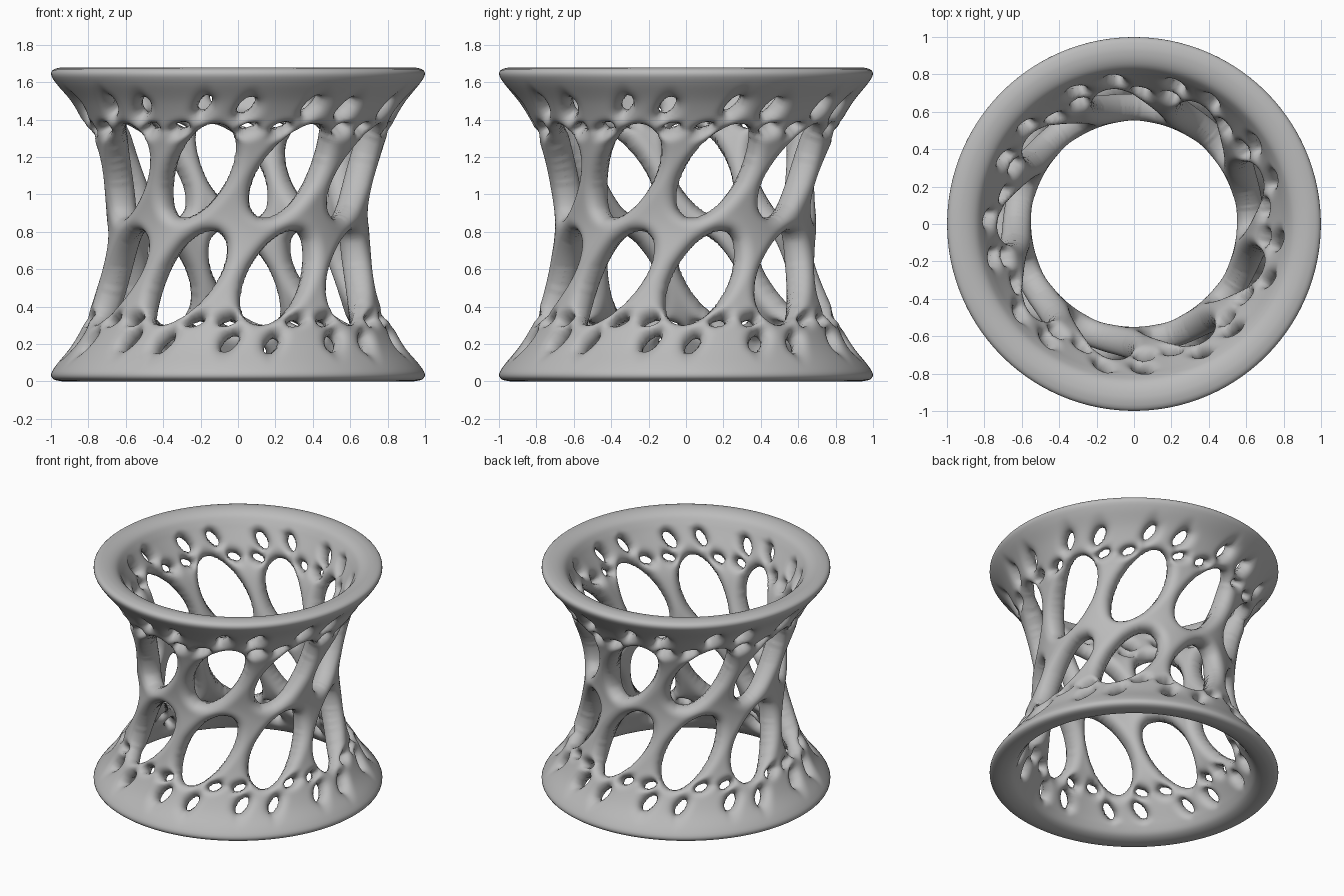
import bpy, bmesh, math
from mathutils import Vector

cube = bpy.data.objects.get("Cube")
if cube:
    bpy.data.objects.remove(cube, do_unlink=True)

PERIODS, COLS = 9, 40          # repeats round the ring, grid columns in each
HEIGHT = 1.68
MID = HEIGHT / 2
STEP = 2 * math.pi / PERIODS

# Half profile from waist to rim: outer radius, outer height, inner radius, inner height
HALF = [(.70, 0, .55, 0), (.724, .2, .566, .21), (.772, .4, .63, .45),
        (.822, .53, .716, .60), (.89, .65, .78, .712), (.97, .75, .812, .77),
        (1.0, .80, .842, .812), (.985, .83, .888, .834), (.935, .84, .935, .84)]

# Holes of the lower half: angle in degrees, height, half width, half height, lean, rounding
LOWER = [(17, .548, .158, .252, .44, .07),
         (-3, .20, .034, .046, .6, .065), (12.5, .19, .028, .042, .6, .065),
         (-17, .306, .035, .021, 1.0, .055), (-4, .308, .033, .02, 1.0, .055)]
HOLES = []
for deg, z, w, h, lean, soft in LOWER:
    HOLES.append((math.radians(deg), z, w, h, lean, soft))
    HOLES.append((math.radians(-deg), HEIGHT - z, w, h, lean, soft))


def profile_rows():
    """Smooth, evenly spaced rows through the mirrored profile."""
    def key(k, side):
        return Vector((k[0], MID + side * k[1], k[2], MID + side * k[3]))
    keys = [key(k, -1) for k in reversed(HALF)] + [key(k, 1) for k in HALF[1:]]
    rows = []
    for i in range(len(keys) - 1):
        p0, p1 = keys[max(i - 1, 0)], keys[i]
        p2, p3 = keys[i + 1], keys[min(i + 2, len(keys) - 1)]
        n = max(3, int((p2 - p1).length / 0.02))
        for k in range(n):
            t = k / n
            rows.append(p1 + (p2 - p0) * (t / 2)
                        + (p0 * 2 - p1 * 5 + p2 * 4 - p3) * (t * t / 2)
                        + (p1 * 3 - p0 - p2 * 3 + p3) * (t ** 3 / 2))
    rows.append(keys[-1])
    return rows


def field(a, z, r):
    """Signed distance to the nearest hole edge, its direction, and the skin fullness."""
    best, full = (9.0, 0.0, 0.0), 1.0
    for c, zc, w, h, lean, soft in HOLES:
        v = z - zc
        da = a - c - lean * v / r
        da -= STEP * round(da / STEP)
        u, q = da * r / w, v / h
        g = max(math.hypot(u, q), 1e-4)
        gx, gz = u / (w * g), (q / h - lean * u / w) / g
        size = max(math.hypot(gx, gz), 1e-4)
        d = (g - 1) / size
        full = min(full, max(d, 0.002) / soft)
        if d < best[0]:
            best = (d, gx / size, gz / size)
    return (*best, math.sqrt(1 - (1 - full) ** 2))


rows = profile_rows()
mids = [((p[0] + p[2]) / 2, (p[1] + p[3]) / 2) for p in rows]
halves = [((p[0] - p[2]) / 2, (p[1] - p[3]) / 2) for p in rows]
LAST = len(rows) - 1


def section_at(z, j):
    """Mid radius and half thickness at height z, searching from row j."""
    while j > 0 and mids[j][1] > z:
        j -= 1
    while j < LAST - 1 and mids[j + 1][1] < z:
        j += 1
    j = min(j, LAST - 1)
    t = (z - mids[j][1]) / (mids[j + 1][1] - mids[j][1])
    r = mids[j][0] + (mids[j + 1][0] - mids[j][0]) * t
    hr, hz = (halves[j][n] + (halves[j + 1][n] - halves[j][n]) * t for n in (0, 1))
    return r, hr, hz


def snap(a, z, j):
    """Slide a point onto the nearest hole outline."""
    for _ in range(3):
        r = section_at(z, j)[0]
        d, gx, gz, _full = field(a, z, r)
        a -= d * gx / r
        z -= d * gz
    return a, z


# Keep the grid cells of one repeat that lie outside every hole
kept = set()
for j in range(LAST):
    r = (mids[j][0] + mids[j + 1][0]) / 2
    z = (mids[j][1] + mids[j + 1][1]) / 2
    for i in range(COLS):
        if field((i + .5) / COLS * STEP, z, r)[0] > 0:
            kept.add((i, j))

# Sort the vertices of one repeat into hole edge, near the edge, and fixed
spots, edge, near = {}, set(), set()
for j in range(LAST + 1):
    r, z = mids[j]
    for i in range(COLS):
        around = [((i + di) % COLS, j + dj) in kept
                  for di in (-1, 0) for dj in (-1, 0) if 0 <= j + dj < LAST]
        if not any(around):
            continue
        a = i / COLS * STEP
        if not all(around):
            edge.add((i, j))
            spots[i, j] = snap(a, z, j)
        else:
            spots[i, j] = (a, z)
            if field(a, z, r)[0] < 0.06 and 0 < j < LAST:
                near.add((i, j))

# Relax the grid near the holes so the outlines run evenly
for _ in range(12):
    moved = {}
    for i, j in edge | near:
        ring_spots = []
        for di, dj in ((1, 0), (-1, 0), (0, 1), (0, -1)):
            turn, col = divmod(i + di, COLS)
            if (col, j + dj) in spots:
                a, z = spots[col, j + dj]
                ring_spots.append((a + turn * STEP, z))
        a, z = (sum(s[n] for s in ring_spots) / len(ring_spots) for n in (0, 1))
        a, z = (a + spots[i, j][0]) / 2, (z + spots[i, j][1]) / 2
        moved[i, j] = snap(a, z, j) if (i, j) in edge else (a, z)
    spots.update(moved)

# Give each vertex its section: hole edges are pinched to nothing
points = {}
for (i, j), (a, z) in spots.items():
    r, hr, hz = section_at(z, j)
    f = 0 if (i, j) in edge else field(a, z, r)[3]
    points[i, j] = (a, r, z, hr * f, hz * f)

# Repeat round the ring as an outer and an inner skin, then weld them together
bm = bmesh.new()
total = PERIODS * COLS
for side in (1, -1):
    grid = {}
    for k in range(PERIODS):
        for (i, j), (a, r, z, hr, hz) in points.items():
            ang, rad = a + k * STEP, r + side * hr
            grid[k * COLS + i, j] = bm.verts.new(
                (rad * math.sin(ang), -rad * math.cos(ang), z + side * hz))
    for k in range(PERIODS):
        for i, j in kept:
            c0 = k * COLS + i
            c1 = (c0 + 1) % total
            quad = [grid[c0, j], grid[c1, j], grid[c1, j + 1], grid[c0, j + 1]]
            bm.faces.new(quad if side == 1 else quad[::-1])
bmesh.ops.remove_doubles(bm, verts=bm.verts[:], dist=1e-5)
bmesh.ops.recalc_face_normals(bm, faces=bm.faces[:])
for face in bm.faces:
    face.smooth = True

mesh = bpy.data.meshes.new("lattice_ring")
bm.to_mesh(mesh)
bm.free()
ring = bpy.data.objects.new("lattice_ring", mesh)
bpy.context.collection.objects.link(ring)

# Soften the edges of the struts
soften = ring.modifiers.new("soften", 'SMOOTH')
soften.factor = 0.5
soften.iterations = 3

# Plain grey material
grey = bpy.data.materials.new("plain_grey")
grey.use_nodes = True
colour = (0.5, 0.5, 0.5, 1)
grey.diffuse_color = colour
grey.node_tree.nodes["Principled BSDF"].inputs["Base Color"].default_value = colour
mesh.materials.append(grey)
